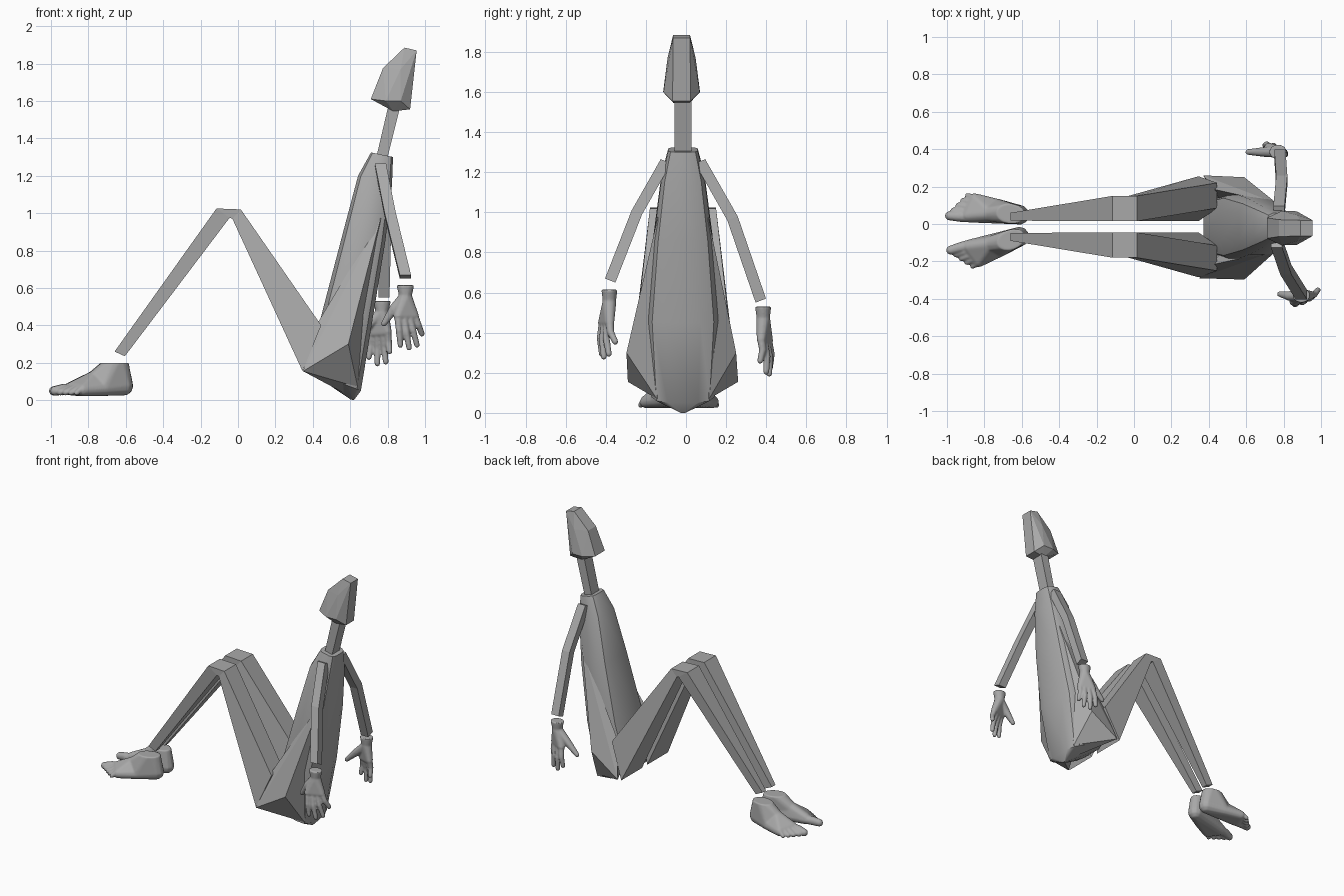
import bpy, bmesh, math
from mathutils import Vector, Matrix

cube = bpy.data.objects.get("Cube")
if cube:
    bpy.data.objects.remove(cube, do_unlink=True)

MID = -0.015  # y of the body's symmetry plane

grey = bpy.data.materials.new("plain grey")
grey.use_nodes = True
COLOR = (0.4, 0.4, 0.4, 1)
grey.diffuse_color = COLOR
grey.node_tree.nodes["Principled BSDF"].inputs["Base Color"].default_value = COLOR


def finish(bm, name, smooth=None):
    bmesh.ops.recalc_face_normals(bm, faces=bm.faces[:])
    mesh = bpy.data.meshes.new(name)
    bm.to_mesh(mesh)
    bm.free()
    mesh.materials.append(grey)
    ob = bpy.data.objects.new(name, mesh)
    bpy.context.scene.collection.objects.link(ob)
    if smooth:
        bpy.ops.object.select_all(action='DESELECT')
        ob.select_set(True)
        bpy.context.view_layer.objects.active = ob
        bpy.ops.object.shade_smooth_by_angle(angle=math.radians(smooth))
    return ob


def hull(bm, points):
    verts = [bm.verts.new(p) for p in points]
    bmesh.ops.convex_hull(bm, input=verts)
    loose = [v for v in verts if v.is_valid and not v.link_faces]
    bmesh.ops.delete(bm, geom=loose, context='VERTS')


def loft(bm, rings):
    rows = [[bm.verts.new(p) for p in ring] for ring in rings]
    n = len(rows[0])
    for a, b in zip(rows, rows[1:]):
        for i in range(n):
            j = (i + 1) % n
            bm.faces.new((a[i], a[j], b[j], b[i]))
    bm.faces.new(rows[0])
    bm.faces.new(rows[-1])


def ball(x, y, z, r):
    pts = []
    for i in range(1, 6):
        t = math.pi * i / 6
        for k in range(10):
            a = math.tau * k / 10
            pts.append(Vector((x + r * math.sin(t) * math.cos(a),
                               y + r * math.sin(t) * math.sin(a), z + r * math.cos(t))))
    return pts + [Vector((x, y, z + r)), Vector((x, y, z - r))]


def disc(x, y, z, rx, ry):
    return [Vector((x + rx * math.cos(math.tau * k / 16),
                    y + ry * math.sin(math.tau * k / 16), z)) for k in range(16)]


def organic(bm, name):
    # Fuse overlapping forms into one soft skin
    ob = finish(bm, name)
    fuse = ob.modifiers.new("fuse", 'REMESH')
    fuse.mode = 'VOXEL'
    fuse.voxel_size = 0.006
    fuse.use_smooth_shade = True
    soften = ob.modifiers.new("soften", 'SMOOTH')
    soften.factor = 0.5
    soften.iterations = 4


def boxy(value):
    return math.copysign(abs(value) ** 0.55, value)


# Torso: tilted rounded-box sections (front x, front z, back x, back z, half width)
sections = [(0.71, 1.325, 0.83, 1.30, 0.075), (0.64, 1.2, 0.825, 1.15, 0.11),
            (0.56, 0.9, 0.79, 0.85, 0.15), (0.455, 0.5, 0.725, 0.45, 0.186),
            (0.37, 0.16, 0.66, 0.05, 0.16), (0.6, 0.005, 0.62, 0, 0.015)]
rings = []
for xf, zf, xb, zb, w in sections:
    ring = []
    for k in range(12):
        a = math.tau * (k + 0.5) / 12
        t = 0.5 + 0.5 * boxy(math.cos(a))
        ring.append((xf + (xb - xf) * t, MID + w * boxy(math.sin(a)), zf + (zb - zf) * t))
    rings.append(ring)
bm = bmesh.new()
loft(bm, rings)
finish(bm, "torso", 38)

# Hip panels flaring from the ribs down to the seat
for side, label, flare, front in ((1, "right", 0.265, 0.37), (-1, "left", 0.282, 0.348)):
    bm = bmesh.new()
    hull(bm, [(x, MID + side * y, z) for x, y, z in (
        (0.765, 0.125, 0.98), (0.59, flare, 0.30), (front, 0.275, 0.155), (0.64, 0.13, 0.07),
        (0.43, 0.2, 0.42), (0.5, 0.05, 0.1), (0.6, 0.02, 0.02))])
    finish(bm, label + "_hip_panel")

# Neck
bm = bmesh.new()
loft(bm, [[(x0, MID - 0.043, z), (x1, MID - 0.043, z), (x1, MID + 0.043, z), (x0, MID + 0.043, z)]
          for x0, x1, z in ((0.735, 0.795, 1.28), (0.81, 0.875, 1.6))])
finish(bm, "neck")

# Head: faceted block leaning back, with a brow
bm = bmesh.new()
hull(bm, [(x, MID - 0.007 + s * y, z) for s in (-1, 1) for x, y, z in (
    (0.71, 0.055, 1.61), (0.79, 0.092, 1.6), (0.83, 0.04, 1.545), (0.92, 0.045, 1.555),
    (0.87, 0.09, 1.6), (0.775, 0.045, 1.775), (0.87, 0.07, 1.77), (0.89, 0.042, 1.885),
    (0.955, 0.042, 1.87))])
finish(bm, "head")

# Legs: bent four-sided beams (front x, z, inner y, outer y, then the same for the back)
leg = [(-0.66, 0.26, 0.033, 0.075, -0.605, 0.235, 0.033, 0.075),
       (-0.115, 1.025, 0.03, 0.165, -0.045, 0.975, 0.03, 0.165),
       (0.015, 1.02, 0.03, 0.165, -0.03, 0.97, 0.03, 0.165),
       (0.445, 0.4, 0.1, 0.235, 0.345, 0.155, 0.03, 0.27)]
for side, label in ((1, "right"), (-1, "left")):
    bm = bmesh.new()
    loft(bm, [[(xa, MID + side * ia, za), (xa, MID + side * oa, za),
               (xb, MID + side * ob, zb), (xb, MID + side * ib, zb)]
              for xa, za, ia, oa, xb, zb, ib, ob in leg])
    finish(bm, label + "_leg")

# Arms: square beams from shoulder through elbow to wrist
arms = {"left": ((0.762, -0.1, 1.255), (0.812, -0.245, 1.0), (0.895, -0.378, 0.66)),
        "right": ((0.775, 0.07, 1.255), (0.79, 0.232, 0.97), (0.78, 0.373, 0.56))}
for label, path in arms.items():
    bm = bmesh.new()
    loft(bm, [[(x + sx * 0.03, y + sy * 0.026, z + sy * math.copysign(0.01, y))
               for sx, sy in ((-1, -1), (1, -1), (1, 1), (-1, 1))] for x, y, z in path])
    finish(bm, label + "_arm")


def foot(label, side, y, angle):
    # Built along +x with the outer side on +y, then turned to face forward
    bm = bmesh.new()
    heel = ball(-0.008, 0, 0.077, 0.053)
    instep = ball(0.15, -0.015, 0.112, 0.045)
    arch = ball(0.12, 0.032, 0.062, 0.038)
    hull(bm, heel + instep + arch + disc(0.04, 0, 0.2, 0.076, 0.054))
    hull(bm, heel + instep + arch + ball(0.265, -0.042, 0.062, 0.038) + ball(0.24, 0.05, 0.055, 0.032))
    for i in range(5):
        v = -0.053 + 0.028 * i
        r = 0.024 - 0.0018 * i if i else 0.03
        joint = ball(0.31 - 0.014 * i, v, 0.058, r)
        hull(bm, ball(0.24 - 0.01 * i, v * 0.9, 0.06, r) + joint)
        hull(bm, joint + ball(0.362 - 0.02 * i, v * 1.08, 0.024 + r * 0.85, r * 0.85))
    turn = Matrix.Rotation(math.radians(angle), 4, 'Z')
    place = Matrix.Translation((-0.62, y, 0)) @ Matrix.Diagonal((-1, side, 1, 1)) @ turn
    bm.transform(place)
    organic(bm, label + "_foot")


foot("right", 1, 0.05, 8)
foot("left", -1, -0.07, 20)


def hand(label, wrist, first, last, tips, thumb):
    bm = bmesh.new()
    wrist, first, last = Vector(wrist), Vector(first), Vector(last)
    cuff = disc(*wrist, 0.048, 0.04)
    root = wrist + Vector((0, 0, -0.06))
    # Palm
    hull(bm, cuff + ball(*root, 0.034))
    hull(bm, ball(*root, 0.036) + ball(*first, 0.025) + ball(*last, 0.023))
    # Fingers
    for i, tip in enumerate(tips):
        base, tip = first.lerp(last, i / 3), Vector(tip)
        out = Vector((0, 0.01 if wrist.y > 0 else -0.01, 0))
        bend = base.lerp(tip, 0.5) + out
        hull(bm, ball(*base, 0.021) + ball(*bend, 0.0185))
        hull(bm, ball(*bend, 0.0185) + ball(*tip, 0.0155))
    # Thumb
    base, tip = Vector(thumb[0]), Vector(thumb[1])
    hull(bm, ball(*root, 0.032) + ball(*base, 0.027))
    hull(bm, ball(*base, 0.027) + ball(*tip, 0.016))
    organic(bm, label + "_hand")


hand("left", (0.895, -0.382, 0.615), (0.855, -0.415, 0.45), (0.945, -0.38, 0.45),
     ((0.868, -0.42, 0.295), (0.915, -0.41, 0.28), (0.957, -0.385, 0.295), (0.983, -0.353, 0.355)),
     ((0.835, -0.385, 0.49), (0.78, -0.375, 0.41)))
hand("right", (0.77, 0.385, 0.53), (0.72, 0.41, 0.36), (0.8, 0.375, 0.365),
     ((0.7, 0.42, 0.23), (0.745, 0.415, 0.195), (0.79, 0.4, 0.205), (0.81, 0.37, 0.26)),
     ((0.695, 0.385, 0.4), (0.61, 0.385, 0.32)))
